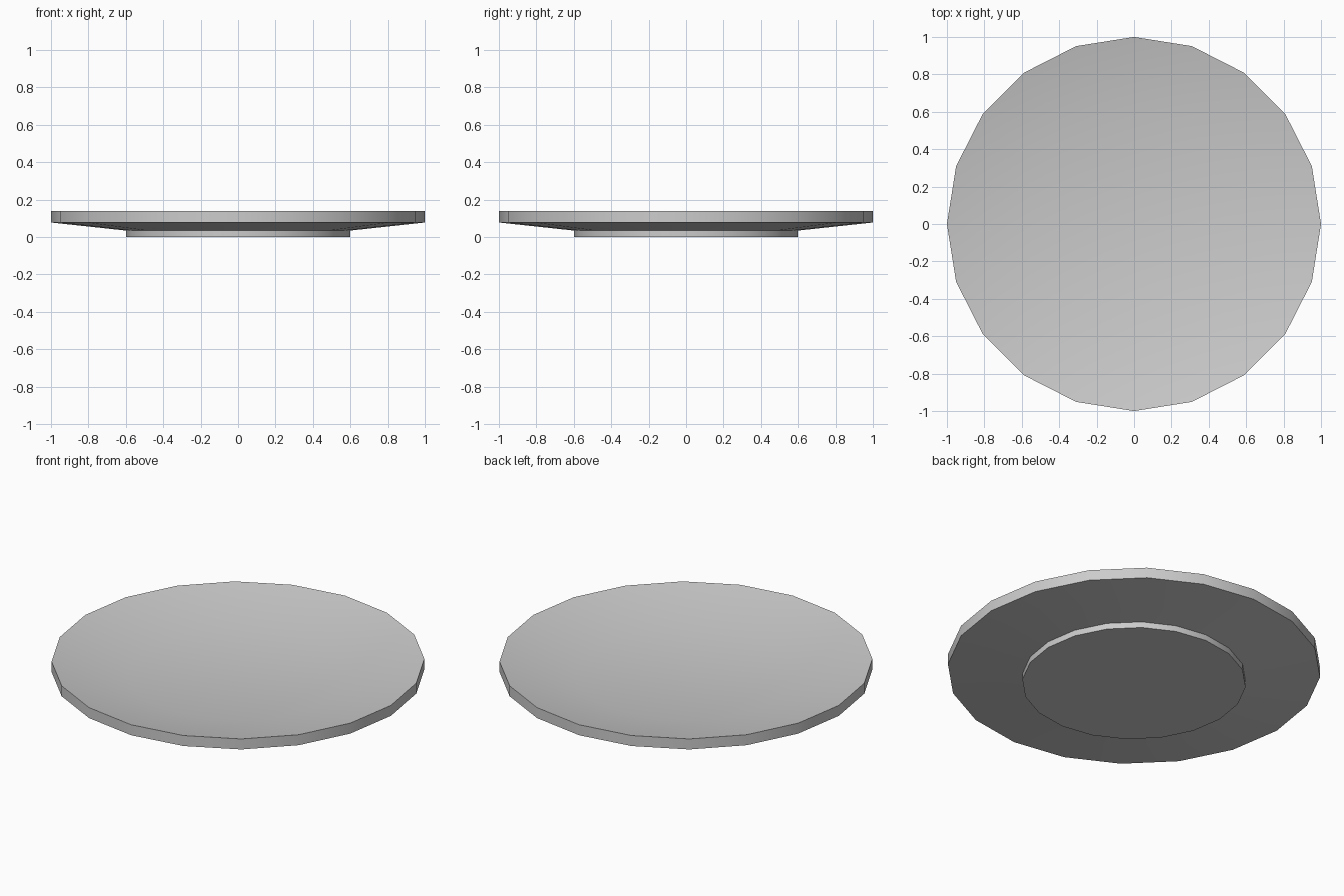
import bpy, bmesh, math

if "Cube" in bpy.data.objects:
    bpy.data.objects.remove(bpy.data.objects["Cube"])

SIDES = 20
# (radius, height) from the foot, round the rim, to the inner well
PROFILE = [(0.6, 0.0), (0.6, 0.035), (1.0, 0.078), (1.0, 0.14), (0.588, 0.055)]

bm = bmesh.new()


def ring(r, z):
    step = 2 * math.pi / SIDES
    return [bm.verts.new((r * math.cos(i * step), r * math.sin(i * step), z))
            for i in range(SIDES)]


# Walls: foot, underside, rim edge and sloped inside
rings = [ring(r, z) for r, z in PROFILE]
for low, high in zip(rings, rings[1:]):
    for i in range(SIDES):
        j = (i + 1) % SIDES
        bm.faces.new((low[i], low[j], high[j], high[i]))

# Flat base and well floor
bm.faces.new(rings[0][::-1])
bm.faces.new(rings[-1])
bmesh.ops.recalc_face_normals(bm, faces=bm.faces[:])

mesh = bpy.data.meshes.new("plate")
bm.to_mesh(mesh)
bm.free()
plate = bpy.data.objects.new("plate", mesh)
bpy.context.collection.objects.link(plate)

# Smooth round the sides, crisp at the rim and foot
bpy.context.view_layer.objects.active = plate
plate.select_set(True)
bpy.ops.object.shade_smooth_by_angle(angle=math.radians(30))
